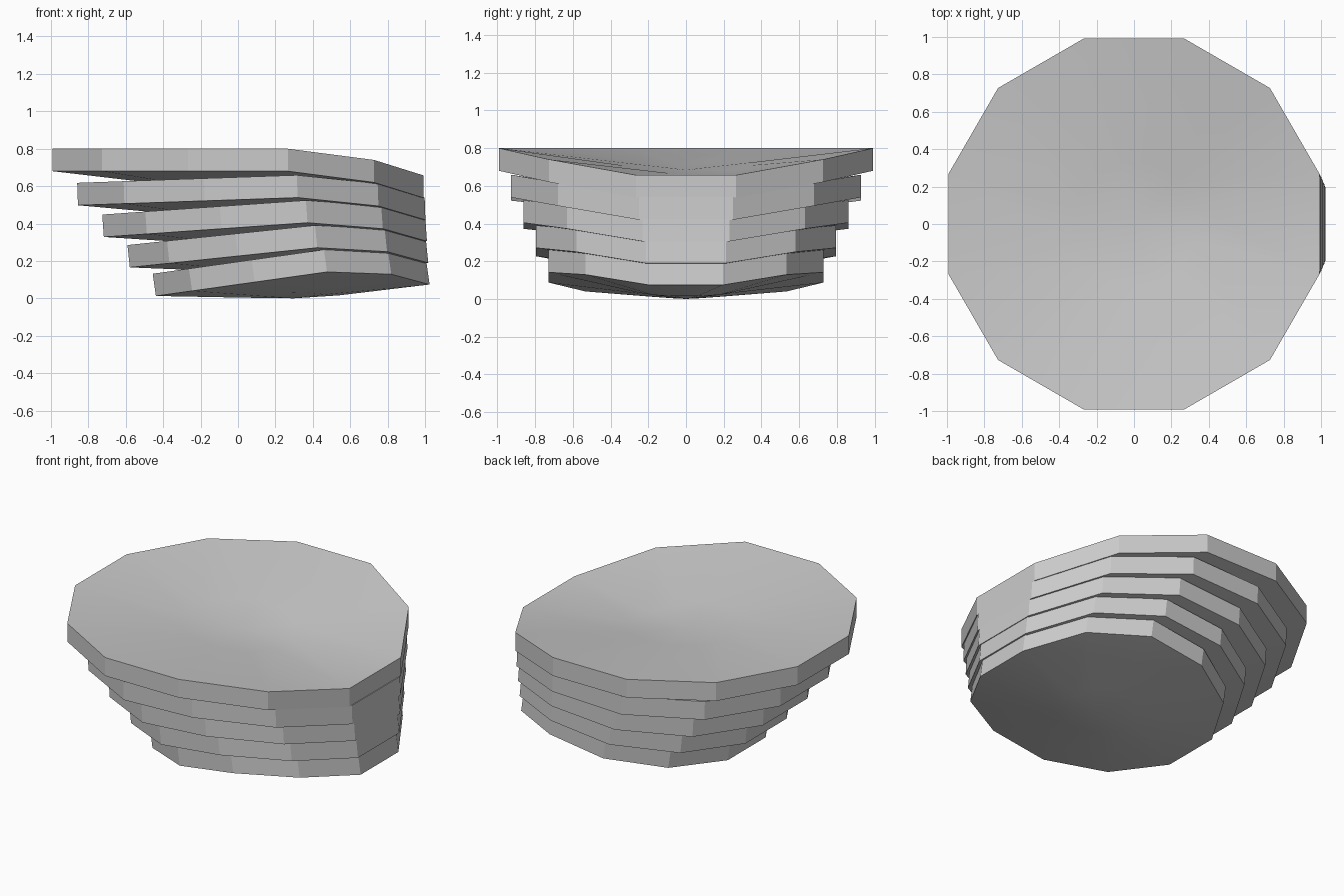
import bpy, bmesh, math
from mathutils import Matrix

if "Cube" in bpy.data.objects:
    bpy.data.objects.remove(bpy.data.objects["Cube"])

SIDES = 12
THICK = 0.12


# Depth below the flat rim: a shallow dish, drooping towards +x
def depth(ring, a):
    c = max(0.0, math.cos(a))
    if ring == 0:
        return 0.06 if 0.5 < c < 0.9 else 0.143 if c > 0.9 else 0.0
    return 0.078 + 0.057 * c


def make_tier(name, scale, z, tilt):
    bm = bmesh.new()
    angles = [math.radians(15 + 30 * i) for i in range(SIDES)]
    rim = 1.0 / math.cos(math.radians(15)) * 0.993
    layers = []
    for drop in (0.0, THICK):
        rings = []
        for k, r in enumerate((rim, 0.34)):
            rings.append([bm.verts.new((r * scale * math.cos(a), r * scale * math.sin(a),
                                        -depth(k, a) - drop)) for a in angles])
        layers.append((rings[0], rings[1], bm.verts.new((0, 0, -0.115 - drop))))
    (to, ti, tc), (bo, bi, bc) = layers
    for i in range(SIDES):
        j = (i + 1) % SIDES
        bm.faces.new((to[i], to[j], ti[j], ti[i]))   # upper dish
        bm.faces.new((ti[i], ti[j], tc))
        bm.faces.new((bo[j], bo[i], bi[i], bi[j]))   # underside
        bm.faces.new((bi[j], bi[i], bc))
        bm.faces.new((to[j], to[i], bo[i], bo[j]))   # rim wall
    bmesh.ops.transform(bm, verts=bm.verts, matrix=Matrix.Translation((1 - scale, 0, z))
                        @ Matrix.Rotation(-tilt, 4, 'Y'))
    bmesh.ops.recalc_face_normals(bm, faces=bm.faces)
    me = bpy.data.meshes.new(name)
    bm.to_mesh(me)
    bm.free()
    ob = bpy.data.objects.new(name, me)
    bpy.context.collection.objects.link(ob)
    bpy.ops.object.select_all(action='DESELECT')
    ob.select_set(True)
    bpy.context.view_layer.objects.active = ob
    bpy.ops.object.shade_smooth_by_angle(angle=math.radians(25))


# Five stacked shelves, lower ones smaller and more tilted
for n, z in enumerate((0.8, 0.65, 0.508, 0.368, 0.233)):
    make_tier(f"shelf_tier_{5 - n}", 1 - 0.0665 * n, z, math.radians(2 * n))
